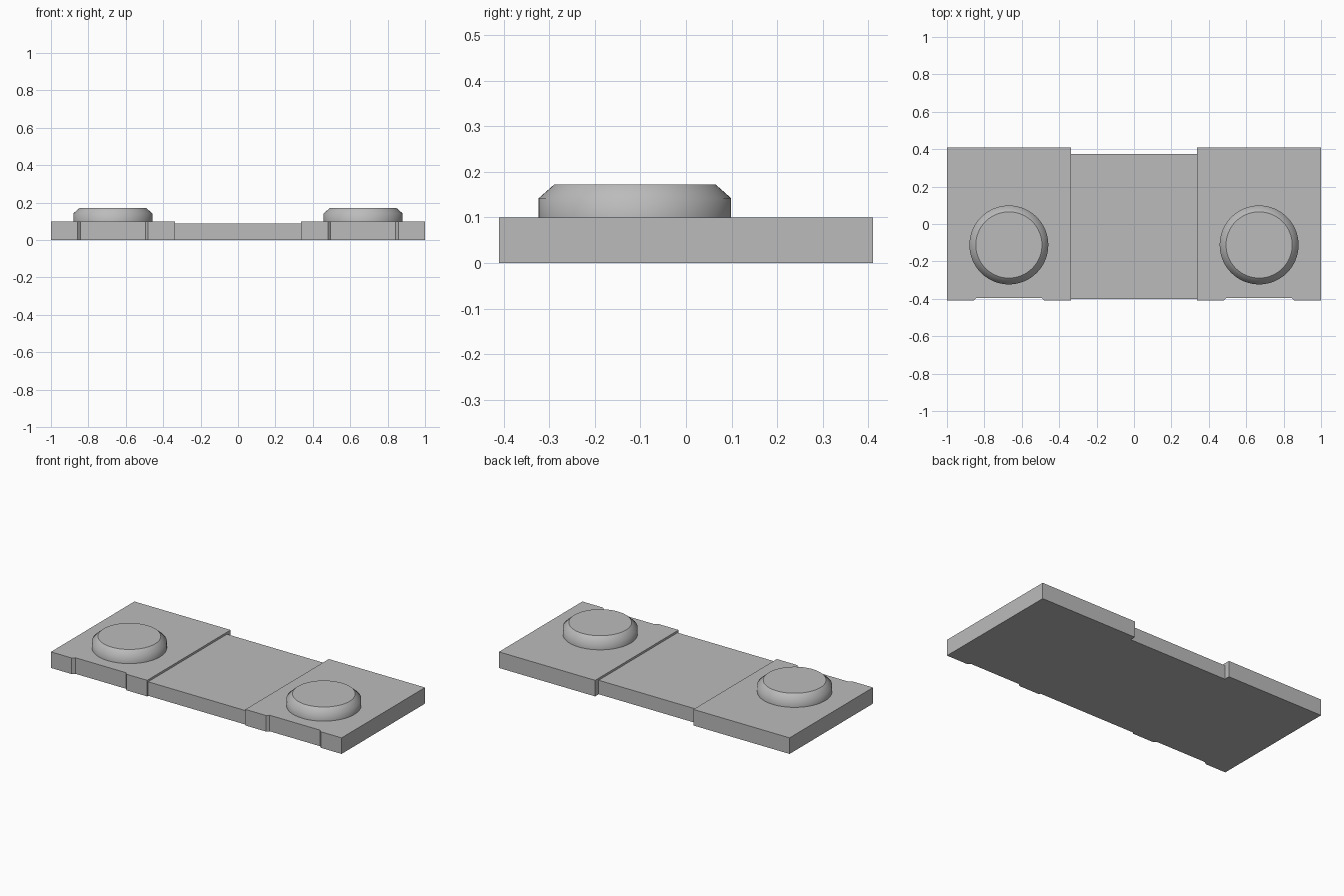
import bpy
import bmesh
from math import cos, sin, tau

if "Cube" in bpy.data.objects:
    bpy.data.objects.remove(bpy.data.objects["Cube"], do_unlink=True)

grey = bpy.data.materials.new("plain grey")
grey.use_nodes = True
grey.diffuse_color = (0.5, 0.5, 0.5, 1)
grey.node_tree.nodes["Principled BSDF"].inputs["Base Color"].default_value = (0.5, 0.5, 0.5, 1)


def finish(name, bm):
    bmesh.ops.recalc_face_normals(bm, faces=bm.faces)
    mesh = bpy.data.meshes.new(name)
    bm.to_mesh(mesh)
    bm.free()
    mesh.materials.append(grey)
    obj = bpy.data.objects.new(name, mesh)
    bpy.context.collection.objects.link(obj)


def slab(name, outline, height):
    """Extrude a plan outline up from the ground."""
    bm = bmesh.new()
    face = bm.faces.new([bm.verts.new((x, y, 0)) for x, y in outline])
    top = bmesh.ops.extrude_face_region(bm, geom=[face])["geom"]
    verts = [v for v in top if isinstance(v, bmesh.types.BMVert)]
    bmesh.ops.translate(bm, verts=verts, vec=(0, 0, height))
    finish(name, bm)


def button(name, cx, cy, profile, sides=64):
    """Stack rings into a round button with a smooth wall and flat caps."""
    bm = bmesh.new()
    rings = [[bm.verts.new((cx + r * cos(tau * i / sides), cy + r * sin(tau * i / sides), z))
              for i in range(sides)] for r, z in profile]
    for low, high in zip(rings, rings[1:]):
        for i in range(sides):
            j = (i + 1) % sides
            bm.faces.new((low[i], low[j], high[j], high[i])).smooth = True
    bm.faces.new(rings[0])
    bm.faces.new(rings[-1])
    finish(name, bm)


# Thin plate joining the two ends
slab("middle_plate", [(-0.34, -0.4), (0.34, -0.4), (0.34, 0.375), (-0.34, 0.375)], 0.087)

# End plates with a shallow sloped recess in the front edge, each with a button
front, recess, back = -0.41, -0.395, 0.41
end_outline = [(0.338, front), (0.48, front), (0.495, recess), (0.842, recess),
               (0.857, front), (1, front), (1, back), (0.338, back)]
button_profile = [(0.211, 0.095), (0.211, 0.142), (0.177, 0.172)]
for side, s in (("left", 1), ("right", -1)):
    slab(side + "_end_plate", [(s * x, y) for x, y in end_outline], 0.1)
    button(side + "_button", s * 0.669, -0.112, button_profile)
